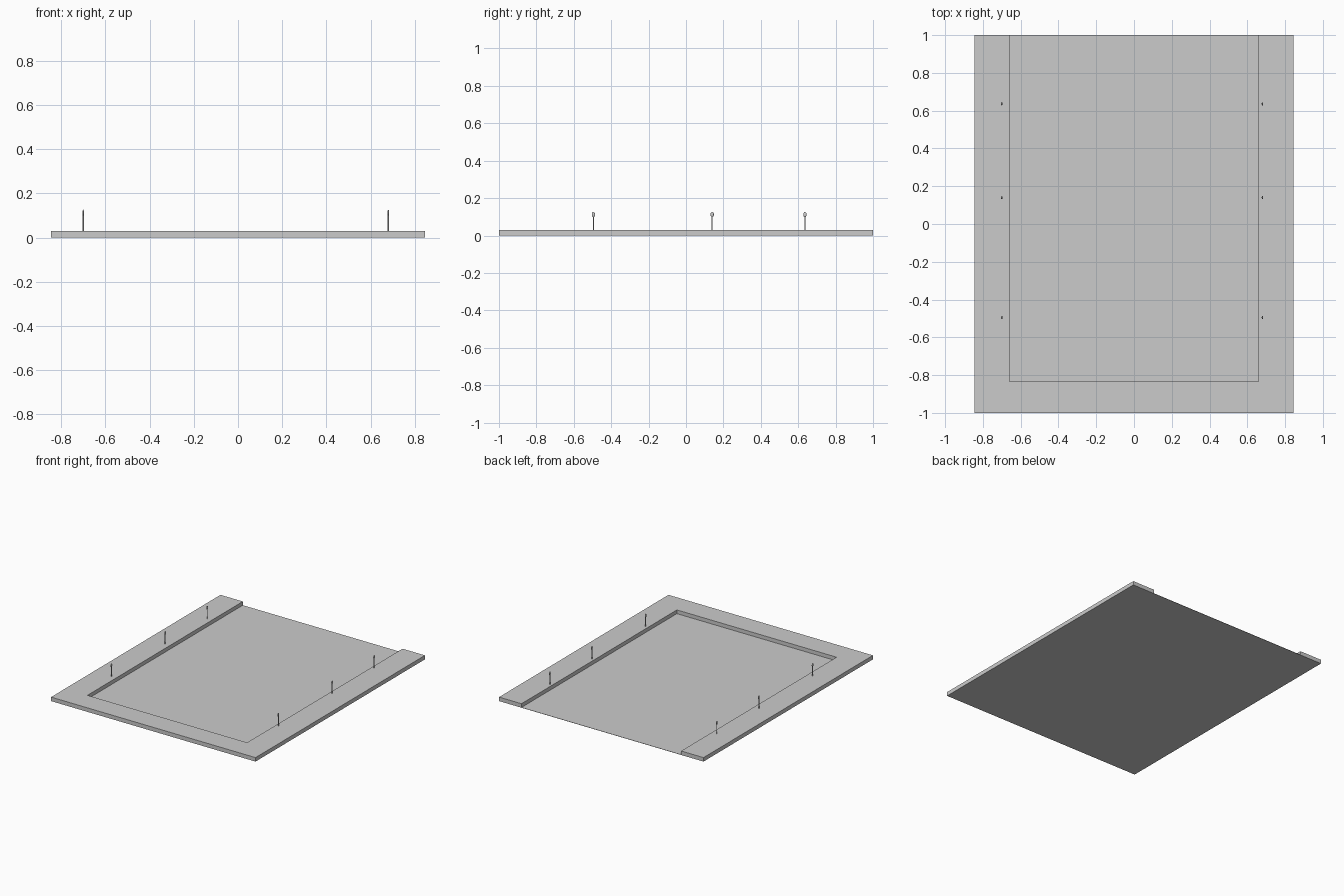
import bpy, bmesh

default = bpy.data.objects.get("Cube")
if default:
    bpy.data.objects.remove(default)

grey = bpy.data.materials.new("plain grey")
grey.use_nodes = True
COLOUR = (0.6, 0.6, 0.6, 1)
grey.diffuse_color = COLOUR
grey.node_tree.nodes["Principled BSDF"].inputs["Base Color"].default_value = COLOUR

HALF_X, HALF_Y, TOP = 0.845, 1.0, 0.03
INNER_X, INNER_Y, FLOOR = 0.66, -0.835, 0.002


def slab(name, outline, height):
    """Extrude a flat outline up from the ground."""
    bm = bmesh.new()
    face = bm.faces.new([bm.verts.new((x, y, 0)) for x, y in outline])
    up = bmesh.ops.extrude_face_region(bm, geom=[face])["geom"]
    bmesh.ops.translate(bm, vec=(0, 0, height),
                        verts=[v for v in up if isinstance(v, bmesh.types.BMVert)])
    bmesh.ops.recalc_face_normals(bm, faces=bm.faces)
    mesh = bpy.data.meshes.new(name)
    bm.to_mesh(mesh)
    bm.free()
    mesh.materials.append(grey)
    obj = bpy.data.objects.new(name, mesh)
    bpy.context.collection.objects.link(obj)


def finish(name):
    obj = bpy.context.object
    obj.name = name
    obj.data.materials.append(grey)
    bpy.ops.object.transform_apply(location=False, rotation=False, scale=True)
    bpy.ops.object.shade_smooth_by_angle()


def post(name, x, y):
    """Thin stem with a flattened oval head."""
    bpy.ops.mesh.primitive_cylinder_add(vertices=12, radius=0.003, depth=0.08,
                                        location=(x, y, TOP + 0.035))
    finish(name + "_stem")
    bpy.ops.mesh.primitive_uv_sphere_add(segments=16, ring_count=10, radius=1,
                                         location=(x, y, 0.112))
    bpy.context.object.scale = (0.004, 0.009, 0.014)
    finish(name + "_head")


# Raised border, open at the back
slab("raised_border", [(-HALF_X, -HALF_Y), (HALF_X, -HALF_Y), (HALF_X, HALF_Y),
                       (INNER_X, HALF_Y), (INNER_X, INNER_Y), (-INNER_X, INNER_Y),
                       (-INNER_X, HALF_Y), (-HALF_X, HALF_Y)], TOP)

# Thin sunken floor
slab("sunken_floor", [(-INNER_X, INNER_Y), (INNER_X, INNER_Y),
                      (INNER_X, HALF_Y), (-INNER_X, HALF_Y)], FLOOR)

# Three posts along each side
for side, x in (("right", -0.70), ("left", 0.68)):
    for place, y in (("front", -0.495), ("middle", 0.14), ("back", 0.636)):
        post(f"{side}_{place}_post", x, y)
